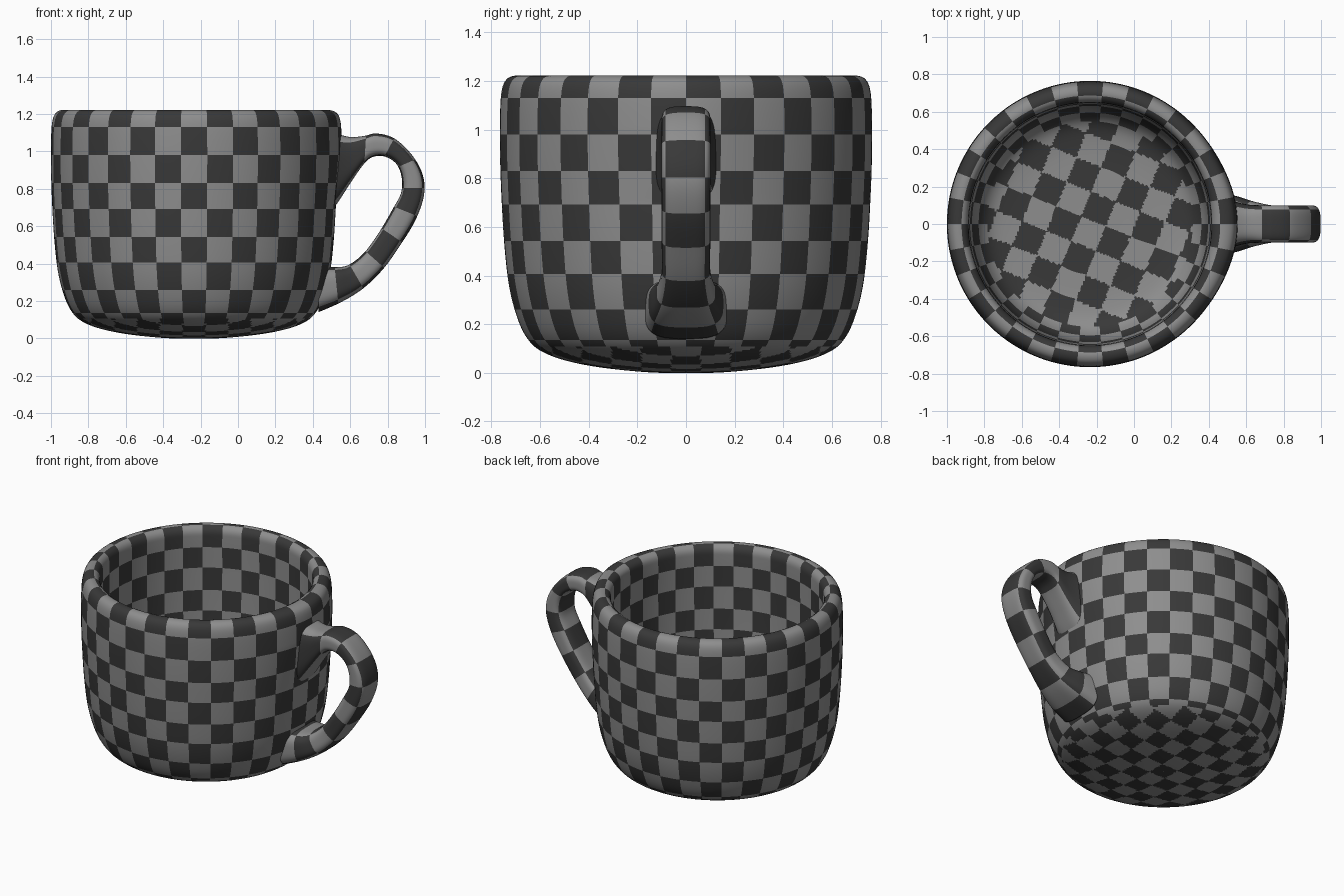
import bpy, bmesh, math
from mathutils import Vector

if "Cube" in bpy.data.objects:
    bpy.data.objects.remove(bpy.data.objects["Cube"])

CX = -0.235          # axis of the cup
COLS, SUB = 34, 7    # checker columns around the wall, segments per column
CELL = 0.144


def material(name, v):
    m = bpy.data.materials.new(name)
    m.diffuse_color = (v, v, v, 1)
    m.use_nodes = True
    m.node_tree.nodes["Principled BSDF"].inputs["Base Color"].default_value = m.diffuse_color
    return m


mats = [material("light_grey", 0.27), material("dark_grey", 0.04)]


def spline(pts, n):
    """Catmull-Rom through points of any dimension, n samples per span."""
    p = [pts[0]] + pts + [pts[-1]]
    out = []
    for i in range(1, len(p) - 2):
        for k in range(n):
            t = k / n
            out.append([0.5 * (2 * b + (c - a) * t + (2 * a - 5 * b + 4 * c - d) * t * t
                               + (3 * b - a - 3 * c + d) * t ** 3)
                        for a, b, c, d in zip(p[i - 1], p[i], p[i + 1], p[i + 2])])
    out.append(list(pts[-1]))
    return out


def resample(pts, step):
    """Even spacing along a dense polyline."""
    out, left = [pts[0]], step
    for a, b in zip(pts, pts[1:]):
        a, b = Vector(a), Vector(b)
        while (b - a).length >= left:
            a = a + (b - a).normalized() * left
            out.append(list(a))
            left = step
        left -= (b - a).length
    out.append(pts[-1])
    return out


def finish(name, bm):
    bmesh.ops.recalc_face_normals(bm, faces=bm.faces)
    me = bpy.data.meshes.new(name)
    bm.to_mesh(me)
    bm.free()
    for m in mats:
        me.materials.append(m)
    me.shade_smooth()
    ob = bpy.data.objects.new(name, me)
    bpy.context.collection.objects.link(ob)
    return ob


# Cup: lathed profile (radius, height), from underside centre over the rim to the floor
profile = [(0.002, 0.0), (0.15, 0.002), (0.35, 0.022), (0.5, 0.052), (0.6, 0.092), (0.655, 0.145),
           (0.695, 0.23), (0.728, 0.36), (0.748, 0.54), (0.76, 0.75), (0.765, 0.92), (0.764, 1.08),
           (0.757, 1.165), (0.738, 1.207), (0.705, 1.222), (0.675, 1.215), (0.655, 1.19),
           (0.65, 1.14), (0.65, 0.9), (0.645, 0.6), (0.632, 0.38), (0.605, 0.25), (0.54, 0.165),
           (0.42, 0.135), (0.2, 0.13), (0.002, 0.13)]
prof = resample(spline(profile, 12), 0.0125)
arc = [0.0]
for a, b in zip(prof, prof[1:]):
    arc.append(arc[-1] + math.dist(a, b))
rim = max(range(len(prof)), key=lambda i: prof[i][1])
s0 = arc[min(range(rim), key=lambda i: abs(prof[i][1] - 0.976))]   # start of a dark row
N = COLS * SUB


def cup_point(i, j):
    r, z = prof[i]
    a = 2 * math.pi * j / N
    if i <= rim + 4:   # soft swelling towards the handle near the top
        d = a if a < math.pi else a - 2 * math.pi
        fade = max(0, min(1, (z - 0.7) / 0.3)) * max(0, min(1, (rim + 4 - i) / 8))
        r += 0.025 * fade * math.exp(-(d / 0.4) ** 2)
    return (CX + r * math.cos(a), r * math.sin(a), z)


def planar(x, y, size, ang):
    c, s = math.cos(ang), math.sin(ang)
    return (math.floor((x * c + y * s) / size + 0.5) + math.floor((y * c - x * s) / size + 0.5) + 1) % 2


bm = bmesh.new()
rings = [[bm.verts.new(cup_point(i, j)) for j in range(N)] for i in range(len(prof))]
for i in range(len(prof) - 1):
    (r1, z1), (r2, z2) = prof[i], prof[i + 1]
    steep = abs(z2 - z1) / max(1e-6, math.dist(prof[i], prof[i + 1]))
    flat = steep < 0.62 and (z1 < 0.5)
    row = math.floor(((arc[i] + arc[i + 1]) / 2 - s0) / CELL)
    for j in range(N):
        k = (j + 1) % N
        f = bm.faces.new((rings[i][j], rings[i][k], rings[i + 1][k], rings[i + 1][j]))
        c = f.calc_center_median()
        if flat and i < rim:        # underside, square to the axes
            f.material_index = planar(c.x - CX, c.y, 0.122, 0)
        elif flat:                  # inside floor, turned checker
            f.material_index = planar(c.x + 0.19, c.y - 0.08, 0.142, math.radians(-22))
        else:                       # walls and rim
            f.material_index = (row + j // SUB) % 2
bm.faces.new(rings[0])
bm.faces.new(rings[-1])
cup = finish("cup_body", bm)

# Handle: inner edge (x, z), outer edge (x, z), half width
stations = [(.46, .64, .46, 1.10, .16), (.527, .717, .53, 1.092, .125), (.596, .823, .607, 1.077, .105),
            (.671, .93, .68, 1.084, .1), (.72, .97, .74, 1.096, .1), (.783, .973, .835, 1.07, .1),
            (.845, .935, .927, .985, .1), (.874, .866, .986, .88, .1), (.872, .78, .995, .77, .1),
            (.826, .69, .95, .635, .1), (.757, .572, .865, .495, .1), (.676, .46, .775, .37, .1),
            (.596, .396, .67, .268, .12), (.53, .382, .555, .196, .15), (.43, .39, .43, .14, .17)]
path = spline(stations, 14)
dist = [0.0]
for a, b in zip(path, path[1:]):
    dist.append(dist[-1] + math.dist(a[2:4], b[2:4]))
start = dist[min(range(len(path) // 2), key=lambda i: abs(path[i][2] - 0.685))]
M = 48
bm = bmesh.new()
rings = []
for xi, zi, xo, zo, w in path:
    ring = []
    for j in range(M):
        a = 2 * math.pi * (j + 0.5) / M
        c, s = math.cos(a), math.sin(a)
        u = math.copysign(abs(c) ** 0.6, c)
        v = math.copysign(abs(s) ** 0.6, s)
        ring.append(bm.verts.new(((xi + xo) / 2 + u * (xo - xi) / 2, v * w,
                                  (zi + zo) / 2 + u * (zo - zi) / 2)))
    rings.append(ring)
for i in range(len(rings) - 1):
    band = math.floor(((dist[i] + dist[i + 1]) / 2 - start) / 0.16)
    for j in range(M):
        k = (j + 1) % M
        f = bm.faces.new((rings[i][j], rings[i][k], rings[i + 1][k], rings[i + 1][j]))
        side = int(((j + 1) / M + 0.125) * 4) % 4    # outer, side, inner, side
        f.material_index = (band + side + 1) % 2
bm.faces.new(rings[0])
bm.faces.new(rings[-1])
handle = finish("handle", bm)
